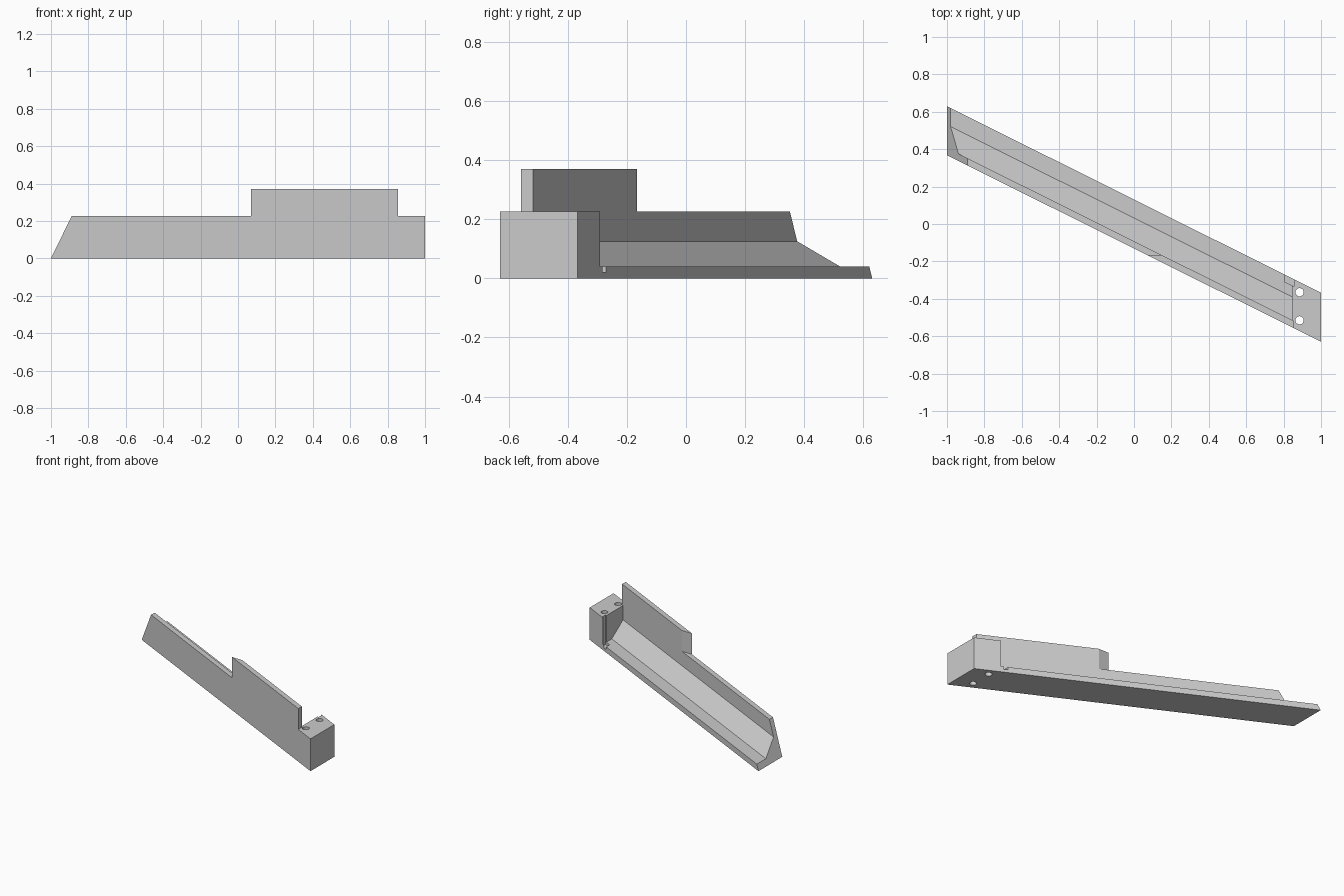
import bpy
import bmesh

if "Cube" in bpy.data.objects:
    bpy.data.objects.remove(bpy.data.objects["Cube"], do_unlink=True)

SLOPE = -0.4985              # the bar runs diagonally: y = SLOPE * x + v
FRONT, BACK = -0.131, 0.131  # outer faces across the bar
WALL = -0.092                # inner face of the tall side
LOW, MID, TOP, HIGH = 0.04, 0.125, 0.225, 0.37

grey = bpy.data.materials.new("light grey")
grey.use_nodes = True
colour = (0.6, 0.6, 0.6, 1)
grey.diffuse_color = colour
grey.node_tree.nodes["Principled BSDF"].inputs["Base Color"].default_value = colour


def make_object(name, bm):
    bmesh.ops.recalc_face_normals(bm, faces=bm.faces)
    mesh = bpy.data.meshes.new(name)
    bm.to_mesh(mesh)
    bm.free()
    obj = bpy.data.objects.new(name, mesh)
    bpy.context.collection.objects.link(obj)
    mesh.materials.append(grey)
    return obj


def sheared_bar(name, section, start, end):
    """Sweep a (v, z) section along the diagonal; start and end give x."""
    bm = bmesh.new()
    rings = []
    for x_at in (start, end):
        ring = []
        for v, z in section:
            x = x_at(v, z)
            ring.append(bm.verts.new((x, SLOPE * x + v, z)))
        rings.append(ring)
        bm.faces.new(ring)
    n = len(section)
    for i in range(n):
        j = (i + 1) % n
        bm.faces.new((rings[0][i], rings[0][j], rings[1][j], rings[1][i]))
    return make_object(name, bm)


def at(x):
    return lambda v, z: x


def box_section(v0, v1, z0, z1):
    return [(v0, z0), (v1, z0), (v1, z1), (v0, z1)]


def combine(target, tool, operation):
    mod = target.modifiers.new(tool.name, 'BOOLEAN')
    mod.object = tool
    mod.operation = operation
    mod.solver = 'EXACT'
    bpy.context.view_layer.objects.active = target
    bpy.ops.object.modifier_apply(modifier=mod.name)
    bpy.data.objects.remove(tool, do_unlink=True)


# Channel with a low lip, a sloped floor, a side wall and a raked end
channel = [(FRONT, 0), (BACK, 0), (BACK, LOW), (0.032, LOW),
           (WALL, MID), (WALL, TOP), (FRONT, TOP)]
body = sheared_bar("channel_body", channel,
                   lambda v, z: -1 + 0.49 * z, at(0.9))

# Solid end block
block = sheared_bar("end_block", box_section(FRONT, BACK, 0, TOP), at(0.845), at(1))

# Raised wall, whose near end is cut square to the y axis
raised = sheared_bar("raised_wall", box_section(FRONT, WALL, 0.2, HIGH),
                     lambda v, z: 0.07 + (v - FRONT) / -SLOPE, at(0.855))

# Corner post
post = sheared_bar("corner_post", box_section(0.092, BACK, 0.02, HIGH),
                   at(0.805), at(0.855))

for part in (block, raised, post):
    combine(body, part, 'UNION')

# Two bolt holes through the end block
for y in (-0.365, -0.515):
    bm = bmesh.new()
    bmesh.ops.create_cone(bm, cap_ends=True, segments=32,
                          radius1=0.022, radius2=0.022, depth=1)
    bmesh.ops.translate(bm, verts=bm.verts, vec=(0.885, y, 0))
    hole = make_object("hole_cutter", bm)
    hole.hide_render = True
    combine(body, hole, 'DIFFERENCE')
